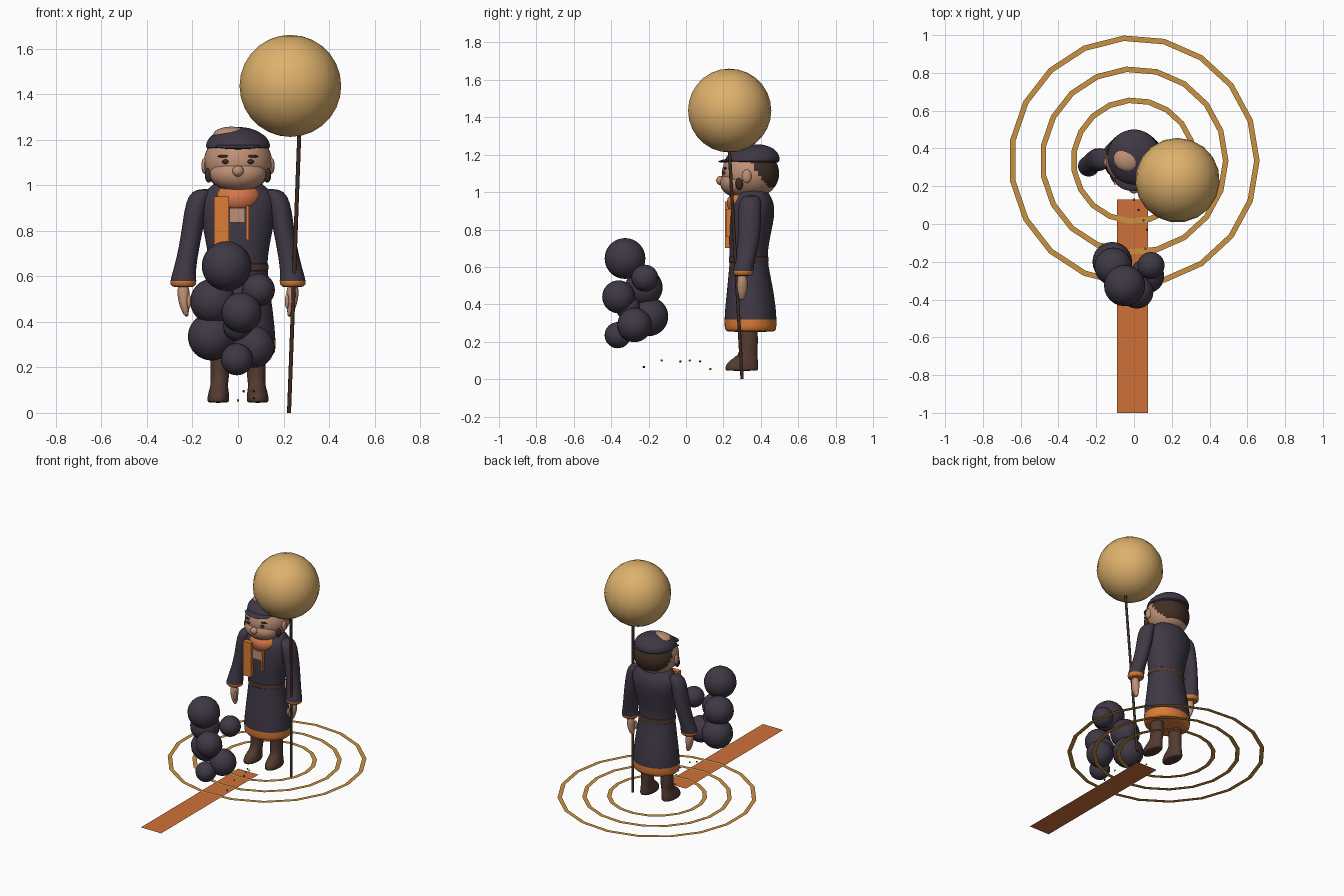
import bpy, bmesh, math
from mathutils import Vector, Matrix

old = bpy.data.objects.get("Cube")
if old:
    bpy.data.objects.remove(old, do_unlink=True)


def material(name, r, g, b):
    m = bpy.data.materials.new(name)
    m.use_nodes = True
    m.diffuse_color = (r, g, b, 1)
    m.node_tree.nodes["Principled BSDF"].inputs["Base Color"].default_value = (r, g, b, 1)
    return m


NAVY = material("dark plum cloth", .05, .04, .06)
SKIN = material("skin", .52, .28, .18)
HAIR = material("dark brown hair", .05, .027, .018)
BOOT = material("brown leather", .085, .043, .03)
ORANGE = material("orange trim", .72, .2, .035)
CORAL = material("coral scarf", .68, .18, .07)
RUST = material("rust plank", .62, .165, .04)
GOLD = material("ochre ring", .6, .29, .055)
SAND = material("sand balloon", .73, .44, .15)


def finish(name, bm, mats, smooth=True):
    bmesh.ops.recalc_face_normals(bm, faces=bm.faces[:])
    me = bpy.data.meshes.new(name)
    bm.to_mesh(me)
    bm.free()
    ob = bpy.data.objects.new(name, me)
    bpy.context.collection.objects.link(ob)
    for m in mats:
        me.materials.append(m)
    if smooth:
        bpy.ops.object.select_all(action='DESELECT')
        ob.select_set(True)
        bpy.context.view_layer.objects.active = ob
        bpy.ops.object.shade_smooth_by_angle(angle=math.radians(50))
    return ob


def ball(name, loc, size, mat, segs=24, rings=16, tilt=0):
    bm = bmesh.new()
    bmesh.ops.create_uvsphere(bm, u_segments=segs, v_segments=rings, radius=1)
    bm.transform(Matrix.Translation(loc) @ Matrix.Rotation(tilt, 4, 'X') @ Matrix.Diagonal((*size, 1)))
    return finish(name, bm, [mat])


def box(name, lo, hi, mat):
    lo, hi = Vector(lo), Vector(hi)
    bm = bmesh.new()
    bmesh.ops.create_cube(bm, size=1)
    bm.transform(Matrix.Translation((lo + hi) / 2) @ Matrix.Diagonal((*(hi - lo), 1)))
    return finish(name, bm, [mat], False)


def loft(name, sections, mats, rule=None, sides=24):
    """Horizontal ellipses (x, y, z, rx, ry) skinned into a tube."""
    bm = bmesh.new()
    loops = []
    for x, y, z, rx, ry in sections:
        angles = [math.tau * i / sides for i in range(sides)]
        loops.append([bm.verts.new((x + rx * math.cos(a), y + ry * math.sin(a), z)) for a in angles])
    for a, b in zip(loops, loops[1:]):
        for i in range(sides):
            j = (i + 1) % sides
            bm.faces.new((a[i], a[j], b[j], b[i]))
    bm.faces.new(loops[0])
    bm.faces.new(loops[-1])
    if rule:
        for f in bm.faces:
            f.material_index = rule(f.calc_center_median())
    ob = finish(name, bm, mats)
    ob.modifiers.new("soften", 'SUBSURF').levels = 1
    return ob


# Ground rings and plank
for i, radius in enumerate((.335, .5, .665)):
    bm = bmesh.new()
    n = 19
    inner, outer = [[bm.verts.new((r * math.cos(math.tau * k / n), .335 + r * math.sin(math.tau * k / n), .05))
                     for k in range(n)] for r in (radius - .029, radius)]
    for k in range(n):
        j = (k + 1) % n
        bm.faces.new((inner[k], outer[k], outer[j], inner[j]))
    finish(f"ground_ring_{i + 1}", bm, [GOLD], False)

bm = bmesh.new()
bm.faces.new([bm.verts.new((x, y, .045)) for x, y in ((-.09, -1), (.075, -1), (.075, .13), (-.09, .13))])
finish("plank", bm, [RUST], False)

# Balloon on its pole
ball("balloon", (.23, .232, 1.436), (.224,) * 3, SAND, 19, 14)
foot, top = Vector((.224, .30, 0)), Vector((.27, .23, 1.25))
bm = bmesh.new()
bmesh.ops.create_cone(bm, cap_ends=True, segments=8, radius1=.009, radius2=.009, depth=(top - foot).length)
bm.transform(Matrix.Translation((foot + top) / 2) @ (top - foot).to_track_quat('Z', 'Y').to_matrix().to_4x4())
finish("pole", bm, [HAIR])

# Smoke puffs
puffs = [(-.05, -.326, .645, .109), (-.11, -.225, .49, .1), (-.115, -.2, .335, .105),
         (.015, -.36, .44, .088), (-.005, -.365, .235, .07), (.09, -.22, .54, .072),
         (.068, -.275, .29, .092), (0, -.31, .38, .065)]
for i, (x, y, z, r) in enumerate(puffs):
    ball(f"smoke_puff_{i + 1}", (x, y, z), (r, r, r), NAVY)

# Scattered crumbs
crumbs = [(.07, -.225, .065), (.06, -.13, .1), (.07, -.03, .095), (.05, .02, .1), (.025, .075, .095), (0, .13, .055)]
for i, p in enumerate(crumbs):
    ball(f"crumb_{i + 1}", p, (.006, .007, .006), ORANGE if i % 2 else HAIR, 6, 4)

# Coat with trimmed hem, and belt
loft("coat", [(0, .345, .252, .155, .13), (0, .345, .26, .163, .136), (0, .345, .3, .17, .144),
              (0, .345, .45, .155, .13), (0, .335, .62, .13, .102), (0, .335, .68, .13, .102),
              (0, .34, .78, .148, .114), (0, .355, .88, .17, .123), (0, .357, .95, .175, .113),
              (0, .355, .99, .125, .09), (0, .355, 1.03, .08, .07)],
     [NAVY, ORANGE], lambda c: int(c.z < .29))
loft("belt", [(0, .335, .615, .12, .095), (0, .335, .62, .137, .108),
              (0, .335, .66, .136, .108), (0, .335, .665, .12, .095)], [BOOT])

# Arms, hands and boots on both sides
for s, side in ((1, "left"), (-1, "right")):
    loft(side + "_sleeve",
         [(s * .145, .35, .985, .035, .04), (s * .172, .343, .955, .05, .06), (s * .188, .34, .88, .05, .062),
          (s * .205, .34, .78, .046, .06), (s * .224, .325, .68, .046, .056),
          (s * .238, .31, .61, .052, .053), (s * .24, .305, .578, .059, .056), (s * .24, .305, .548, .057, .054)],
         [NAVY, ORANGE], lambda c: int(c.z < .57), 20)
    loft(side + "_hand",
         [(s * .24, .3, .57, .028, .025), (s * .24, .3, .51, .028, .032),
          (s * .235, .297, .46, .02, .03), (s * .225, .295, .42, .009, .014)], [SKIN], None, 12)
    ball(side + "_thumb", (s * .215, .275, .49), (.01, .012, .032), SKIN, 10, 8)
    loft(side + "_boot",
         [(s * .087, .298, .044, .044, .085), (s * .087, .298, .05, .049, .09), (s * .086, .298, .075, .049, .09),
          (s * .084, .312, .105, .042, .074), (s * .082, .332, .13, .038, .05),
          (s * .08, .335, .17, .044, .05), (s * .08, .335, .215, .04, .05), (s * .08, .335, .32, .042, .05)],
         [BOOT], None, 16)

# Head: hair covers the back
head = ball("head", (0, .345, 1.1), (.15, .153, .135), SKIN, 48, 32)
head.data.materials.append(HAIR)
for f in head.data.polygons:
    c = f.center
    f.material_index = int(c.z > 1.025 and c.y > .345 + (1.16 - c.z) * .7)
ball("jaw", (0, .28, 1.05), (.125, .098, .078), SKIN)
ball("nose", (0, .185, 1.062), (.026, .024, .024), SKIN, 14, 10)
for s, side in ((1, "left"), (-1, "right")):
    ball(side + "_ear", (s * .147, .325, 1.085), (.014, .026, .036), SKIN, 12, 10)
    ball(side + "_sideburn", (s * .128, .285, 1.045), (.018, .02, .034), HAIR, 12, 10)
    ball(side + "_eye", (s * .055, .203, 1.103), (.015, .012, .01), HAIR, 12, 8)
    ball(side + "_brow", (s * .06, .21, 1.127), (.03, .01, .006), HAIR, 12, 8)

# Cap with a short peak and a bare patch on top
loft("cap", [(0, .35, 1.155, .13, .14), (0, .352, 1.162, .143, .15), (0, .358, 1.19, .142, .145),
             (0, .366, 1.22, .118, .12), (0, .372, 1.245, .075, .078), (0, .375, 1.256, .025, .025)], [NAVY])
ball("cap_peak", (0, .235, 1.17), (.1, .062, .01), NAVY, tilt=.12)
ball("cap_patch", (-.03, .345, 1.222), (.078, .068, .035), SKIN)

# Scarf, its hanging ends and open collar
loft("scarf", [(0, .315, .885, .07, .075), (0, .318, .91, .095, .095), (0, .32, .95, .112, .108),
               (0, .325, .985, .092, .095), (0, .33, 1.0, .07, .07)],
     [CORAL, ORANGE], lambda c: int(abs(c.x) > .065))
box("scarf_long_end", (-.105, .208, .7), (-.04, .245, .95), ORANGE)
box("scarf_short_end", (.035, .215, .76), (.048, .245, .91), ORANGE)
box("open_collar", (-.038, .222, .835), (.03, .245, .9), SKIN)
